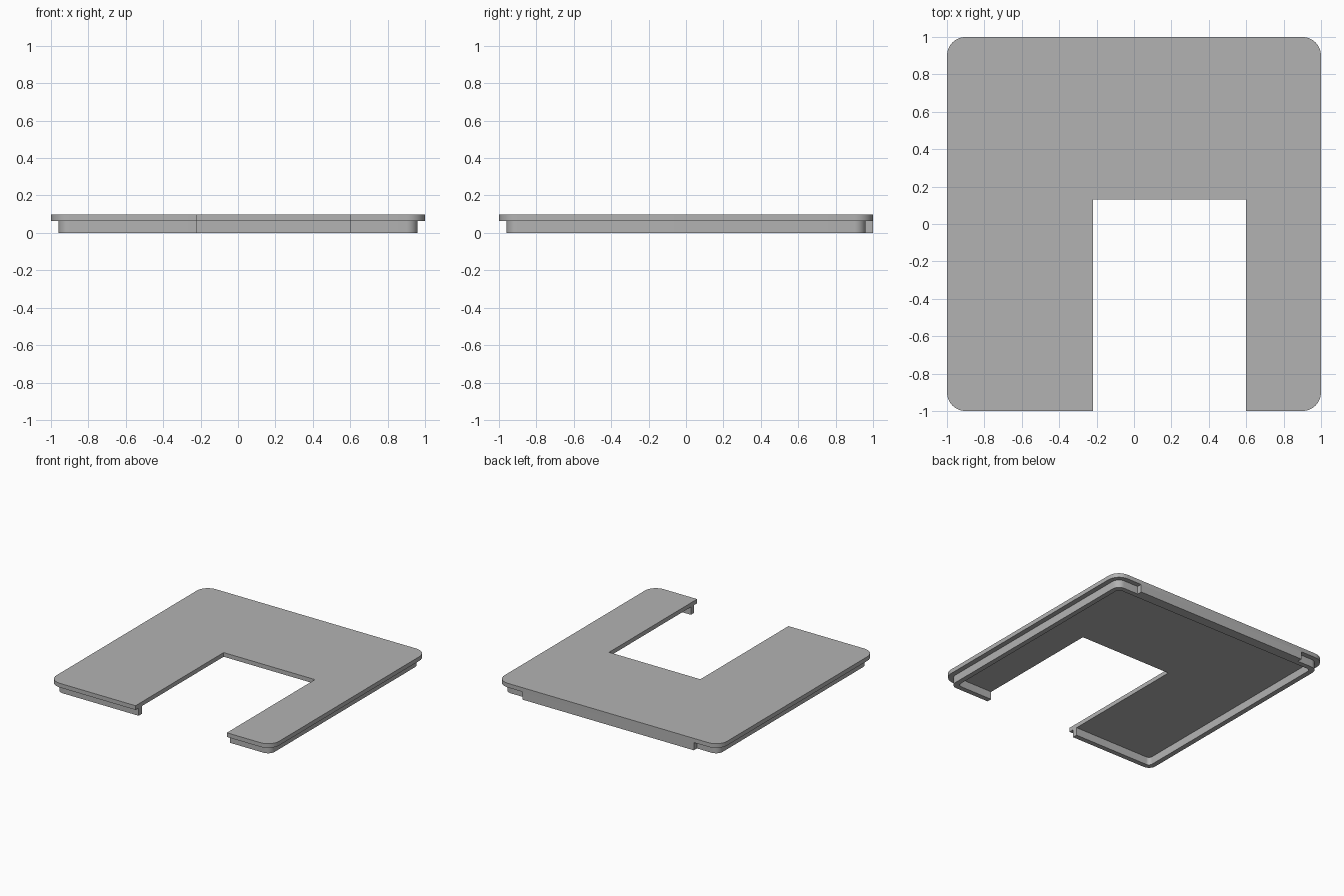
import bpy
import bmesh
import math

cube = bpy.data.objects.get("Cube")
if cube:
    bpy.data.objects.remove(cube, do_unlink=True)

# Dimensions
TOP, UNDER = 0.097, 0.063        # plate top and underside
SLOT_R, SLOT_L, SLOT_Y = -0.22, 0.6, 0.13
OUTER, INNER = 0.96, 0.92        # rim faces
TAB = 0.77                       # half width of the flush back section

grey = bpy.data.materials.new("plain_grey")
grey.use_nodes = True
colour = (0.45, 0.45, 0.45, 1)
grey.diffuse_color = colour
grey.node_tree.nodes["Principled BSDF"].inputs["Base Color"].default_value = colour


def corner(sx, sy, half, radius, start, steps=8):
    """Arc for one rounded corner, swept clockwise seen from above."""
    c = half - radius
    angles = [math.radians(start - 90 * i / steps) for i in range(steps + 1)]
    return [(sx * c + radius * math.cos(a), sy * c + radius * math.sin(a)) for a in angles]


def u_path(half, radius, back=()):
    """Clockwise path from the slot's right edge round to its left edge."""
    return ([(SLOT_R, -half)]
            + corner(-1, -1, half, radius, 270)
            + corner(-1, 1, half, radius, 180)
            + list(back)
            + corner(1, 1, half, radius, 90)
            + corner(1, -1, half, radius, 0)
            + [(SLOT_L, -half)])


def prism(name, outline, z0, z1):
    bm = bmesh.new()
    face = bm.faces.new([bm.verts.new((x, y, z0)) for x, y in outline])
    ext = bmesh.ops.extrude_face_region(bm, geom=[face], use_keep_orig=True)
    verts = [v for v in ext["geom"] if isinstance(v, bmesh.types.BMVert)]
    bmesh.ops.translate(bm, verts=verts, vec=(0, 0, z1 - z0))
    bmesh.ops.recalc_face_normals(bm, faces=bm.faces)
    mesh = bpy.data.meshes.new(name)
    bm.to_mesh(mesh)
    bm.free()
    mesh.materials.append(grey)
    obj = bpy.data.objects.new(name, mesh)
    bpy.context.collection.objects.link(obj)
    bpy.ops.object.select_all(action="DESELECT")
    obj.select_set(True)
    bpy.context.view_layer.objects.active = obj
    bpy.ops.object.shade_smooth_by_angle(angle=math.radians(30))
    return obj


# Top plate with the open slot
prism("cover_plate", u_path(1, 0.1) + [(SLOT_L, SLOT_Y), (SLOT_R, SLOT_Y)], UNDER, TOP)

# Rim under the plate, stepping out flush along the back
step = [(-TAB, OUTER), (-TAB, 1), (TAB, 1), (TAB, OUTER)]
prism("lower_rim", u_path(OUTER, 0.06, step) + u_path(INNER, 0.03)[::-1], 0, UNDER)
